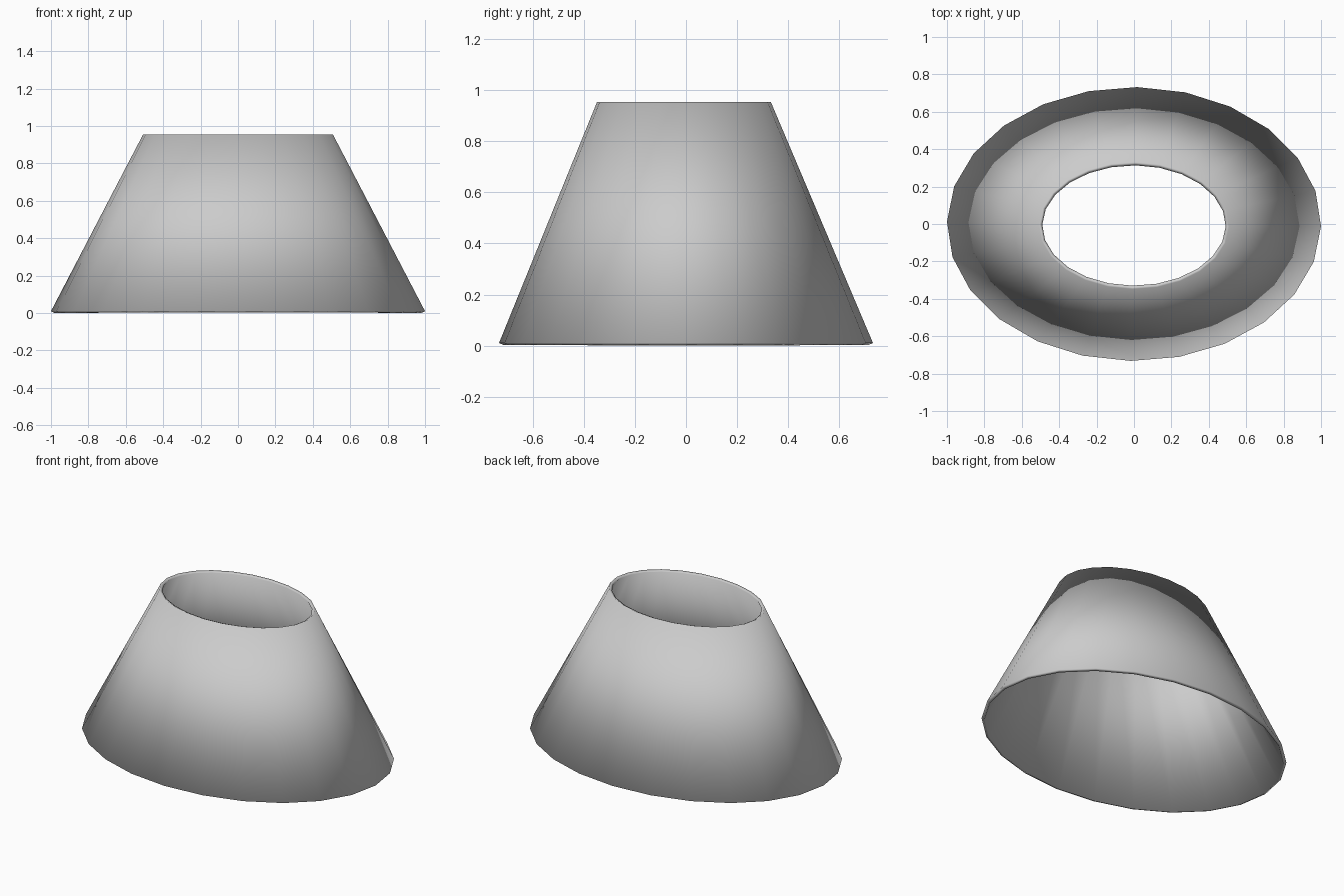
import bpy, bmesh, math

if "Cube" in bpy.data.objects:
    bpy.data.objects.remove(bpy.data.objects["Cube"])

SIDES = 24
PHASE = math.radians(-1)


def ring(bm, rx, ry, cy, z):
    angles = [PHASE + 2 * math.pi * i / SIDES for i in range(SIDES)]
    return [bm.verts.new((rx * math.cos(a), cy + ry * math.sin(a), z)) for a in angles]


# Oval tapered shell, open at both ends
bm = bmesh.new()
bottom = ring(bm, 1.0, 0.732, 0.0, 0.01)
top = ring(bm, 0.508, 0.34, -0.008, 0.954)
for i in range(SIDES):
    j = (i + 1) % SIDES
    face = bm.faces.new((bottom[i], bottom[j], top[j], top[i]))
    face.smooth = True

mesh = bpy.data.meshes.new("lampshade")
bm.to_mesh(mesh)
bm.free()
shade = bpy.data.objects.new("lampshade", mesh)
bpy.context.collection.objects.link(shade)

# Thin wall, kept inside the outer surface; smooth over the rims
wall = shade.modifiers.new("wall", 'SOLIDIFY')
wall.thickness = 0.02
wall.offset = -1
